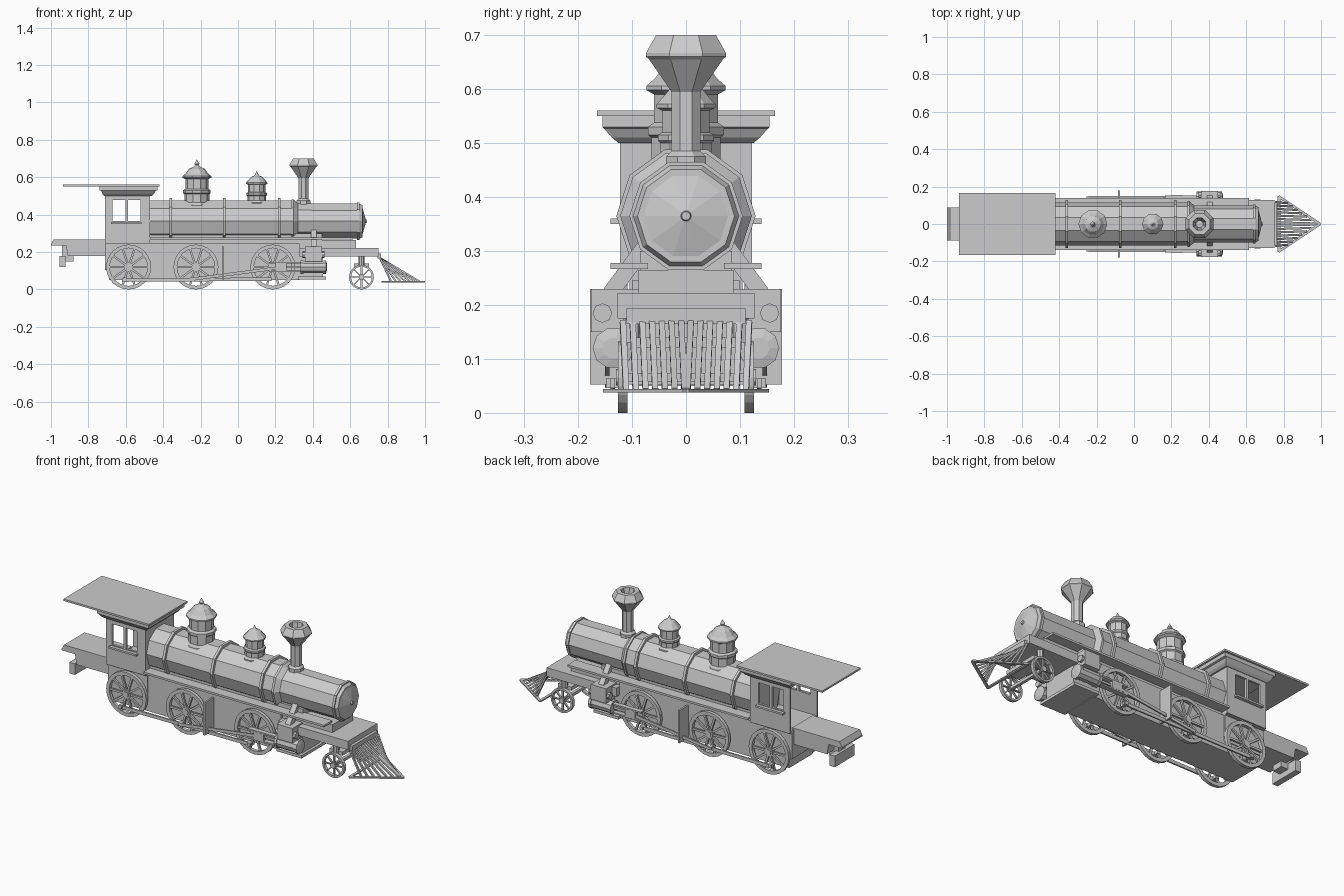
import bpy, bmesh, math
from mathutils import Vector, Matrix

if "Cube" in bpy.data.objects:
    bpy.data.objects.remove(bpy.data.objects["Cube"])


def finish(name, bm):
    bmesh.ops.remove_doubles(bm, verts=bm.verts, dist=1e-5)
    bmesh.ops.recalc_face_normals(bm, faces=bm.faces)
    me = bpy.data.meshes.new(name)
    bm.to_mesh(me)
    bm.free()
    ob = bpy.data.objects.new(name, me)
    bpy.context.collection.objects.link(ob)
    return ob


def box(name, x0, x1, y0, y1, z0, z1):
    bm = bmesh.new()
    m = Matrix.Translation(((x0 + x1) / 2, (y0 + y1) / 2, (z0 + z1) / 2)) @ \
        Matrix.Diagonal((x1 - x0, y1 - y0, z1 - z0, 1))
    bmesh.ops.create_cube(bm, size=1, matrix=m)
    return finish(name, bm)


def add_beam(bm, a, b, w, h):
    a, b = Vector(a), Vector(b)
    d = b - a
    m = Matrix.Translation((a + b) / 2) @ d.to_track_quat('Z', 'Y').to_matrix().to_4x4() @ \
        Matrix.Diagonal((w, h, d.length, 1))
    bmesh.ops.create_cube(bm, size=1, matrix=m)


def beam(name, a, b, w, h):
    bm = bmesh.new()
    add_beam(bm, a, b, w, h)
    return finish(name, bm)


def skin(bm, rings, closed):
    n = len(rings[0])
    pairs = list(zip(rings, rings[1:])) + ([(rings[-1], rings[0])] if closed else [])
    for p, q in pairs:
        for i in range(n):
            j = (i + 1) % n
            bm.faces.new((p[i], p[j], q[j], q[i]))
    if not closed:
        bm.faces.new(rings[0])
        bm.faces.new(rings[-1])


def add_lathe(bm, prof, n, o, axis='Z', phase=0.0, closed=False):
    rings = []
    for r, h in prof:
        ring = []
        for i in range(n):
            t = 2 * math.pi * i / n + phase
            c, s = max(r, 1e-6) * math.cos(t), max(r, 1e-6) * math.sin(t)
            p = {'Z': (c, s, h), 'X': (h, c, s), 'Y': (s, h, c)}[axis]
            ring.append(bm.verts.new(Vector(o) + Vector(p)))
        rings.append(ring)
    skin(bm, rings, closed)


def lathe(name, *args, **kw):
    bm = bmesh.new()
    add_lathe(bm, *args, **kw)
    return finish(name, bm)


def wheel(name, x, r, y, n_spokes, s):
    """Spoked wheel: rim, hub and spokes in one mesh."""
    bm = bmesh.new()
    rim, t, o = r * 0.84, 0.009, (x, y, r)
    add_lathe(bm, [(r, -t), (r, t), (rim, t), (rim, -t)], 24, o, 'Y', closed=True)
    add_lathe(bm, [(r * .2, -t), (r * .2, t), (.015, t), (.015, t + .004)] if s > 0 else
              [(.015, -t - .004), (.015, -t), (r * .2, -t), (r * .2, t)], 12, o, 'Y')
    for i in range(n_spokes):
        a = 2 * math.pi * i / n_spokes
        d = Vector((math.cos(a), 0, math.sin(a)))
        add_beam(bm, Vector(o) + d * r * .15, Vector(o) + d * r * .87, .010, r * .09)
    return finish(name, bm)


# Boiler, smokebox, door cone and bands (ten sided)
C = (0, 0, 0.365)
lathe('boiler', [(.115, -.49), (.115, .285), (.122, .285), (.122, .297), (.1, .32), (.098, .65),
                 (.09, .665), (.078, .665), (.01, .683), (.008, .69), (0, .69)], 10, C, 'X')
for x in (-.36, -.073, .22):
    lathe('boiler_band', [(.129, x - .007), (.129, x + .007), (.11, x + .007), (.11, x - .007)],
          10, C, 'X', closed=True)
lathe('smokebox_rim', [(.105, .637), (.105, .65), (.09, .65), (.09, .637)], 10, C, 'X', closed=True)

# Smokestack (hollow top)
lathe('smokestack', [(.04, .44), (.04, .475), (.029, .485), (.029, .595), (.074, .655), (.08, .66),
                     (.08, .667), (.06, .70), (.036, .70), (.02, .62)], 8, (.35, 0, 0), phase=math.pi / 8)

# Domes with finials
lathe('rear_dome', [(.078, .43), (.075, .455), (.067, .465), (.067, .51), (.074, .515), (.074, .53),
                    (.062, .538), (.062, .59), (.077, .598), (.077, .606), (.06, .62), (.042, .645),
                    (.02, .655), (.01, .665), (.013, .672), (0, .695)], 10, (-.22, 0, 0))
lathe('front_dome', [(.062, .43), (.06, .465), (.05, .475), (.05, .50), (.055, .505), (.055, .515),
                     (.046, .52), (.046, .56), (.057, .565), (.057, .572), (.045, .585), (.03, .602),
                     (.015, .608), (.009, .615), (0, .635)], 10, (.10, 0, 0))

# Frame, running boards and front deck
box('frame', -.69, .33, -.10, .10, .05, .245)
box('boiler_saddle', -.49, .45, -.085, .085, .22, .30)
box('rear_frame', -.71, -.47, -.105, .105, .105, .255)
for s in (-1, 1):
    a, b = sorted((s * .07, s * .14))
    box('running_board', -.47, .615, a, b, .267, .278)
box('smokebox_deck', .33, .63, -.088, .088, .215, .265)
box('front_deck', .33, .75, -.127, .127, .175, .222)
box('motion_plate', -.085, -.075, -.178, .178, .053, .23)

# Cab walls with two windows per side
for s in (-1, 1):
    a, b = sorted((s * .11, s * .122))
    box('cab_side_lower', -.71, -.47, a, b, .25, .365)
    box('cab_side_upper', -.71, -.47, a, b, .478, .51)
    for x0, x1 in ((-.71, -.672), (-.602, -.588), (-.522, -.47)):
        box('cab_window_post', x0, x1, a, b, .365, .478)
    a, b = sorted((s * .12, s * .14))
    box('window_sill', -.68, -.515, a, b, .35, .36)
box('cab_front_wall', -.482, -.47, -.115, .115, .25, .51)
box('cab_floor', -.71, -.47, -.115, .115, .245, .26)

# Cab cornice and roof
bm = bmesh.new()
rings = []
for x0, x1, y, z in ((-.715, -.462, .125, .50), (-.725, -.45, .137, .51), (-.73, -.44, .152, .527),
                     (-.74, -.43, .155, .53), (-.74, -.43, .155, .55)):
    rings.append([bm.verts.new(p) for p in ((x0, -y, z), (x1, -y, z), (x1, y, z), (x0, y, z))])
skin(bm, rings, False)
finish('cab_cornice', bm)
box('cab_roof', -.935, -.42, -.165, .165, .55, .56)

# Rear platform (chamfered end) and buffer beam
bm = bmesh.new()
rings = [[bm.verts.new((x, y, z)) for x, z in ((-1, .24), (-.985, .268), (-.70, .268), (-.70, .18),
                                              (-.91, .18), (-.92, .238))] for y in (-.088, .088)]
skin(bm, rings, False)
finish('rear_platform', bm)
box('rear_platform_lip', -1, -.9, -.088, .088, .235, .242)
box('buffer_beam', -.955, -.922, -.085, .085, .12, .18)
box('buffer_mount', -.94, -.88, -.03, .03, .15, .24)

# Wheels, axles, rods and cylinders on both sides
DRIVERS = (-.585, -.225, .186)
for x in DRIVERS:
    beam('driver_axle', (x, -.12, .12), (x, .12, .12), .024, .024)
beam('pilot_axle', (.66, -.115, .066), (.66, .115, .066), .016, .016)
box('pilot_truck_frame', .62, .70, -.10, .10, .12, .14)
for s in (-1, 1):
    for x in DRIVERS:
        wheel('driving_wheel', x, .12, s * .117, 10, s)
        beam('crank_pin', (x - .02, s * .11, .055), (x - .02, s * .148, .055), .018, .018)
    wheel('pilot_wheel', .66, .066, s * .117, 8, s)
    lathe('pilot_post', [(.016, .13), (.016, .18)], 8, (.66, s * .1, 0))
    beam('coupling_rod', (-.62, s * .136, .05), (.18, s * .136, .055), .008, .018)
    beam('connecting_rod', (-.245, s * .146, .055), (.25, s * .146, .12), .008, .016)
    for z in (.097, .142):
        beam('guide_bar', (.165, s * .14, z), (.34, s * .14, z), .026, .008)
    beam('crosshead', (.20, s * .142, .12), (.26, s * .142, .12), .024, .04)
    beam('piston_rod', (.25, s * .137, .12), (.34, s * .137, .12), .012, .012)
    lathe('cylinder', [(.034, .335), (.038, .335), (.038, .35), (.034, .35), (.034, .455),
                       (.038, .455), (.038, .47), (.02, .475)], 10, (0, s * .135, .12), 'X')
    a, b = sorted((s * .06, s * .176))
    box('steam_chest', .357, .45, a, b, .15, .23)
    lathe('steam_chest_cap', [(.018, .345), (.018, .462)], 8, (0, s * .155, .185), 'X')
    beam('steam_pipe', (.405, s * .075, .31), (.405, s * .14, .222), .03, .03)
box('cylinder_base', .32, .47, -.125, .125, .053, .068)
box('cylinder_core', .33, .455, -.10, .10, .06, .18)

# Slatted pilot at the front
box('pilot_beam', .745, .765, -.11, .11, .165, .193)
bm = bmesh.new()
for i in range(14):
    y = -.117 + .234 * i / 13
    add_beam(bm, (.758, y, .17), (.985 - 1.42 * abs(y), y * 1.0 + math.copysign(.006, -y), .042), .011, .009)
finish('pilot_slats', bm)
for s in (-1, 1):
    beam('pilot_bottom_rail', (.772, s * .148, .041), (.995, 0, .041), .014, .007)
beam('pilot_rear_rail', (.775, -.148, .041), (.775, .148, .041), .014, .007)
